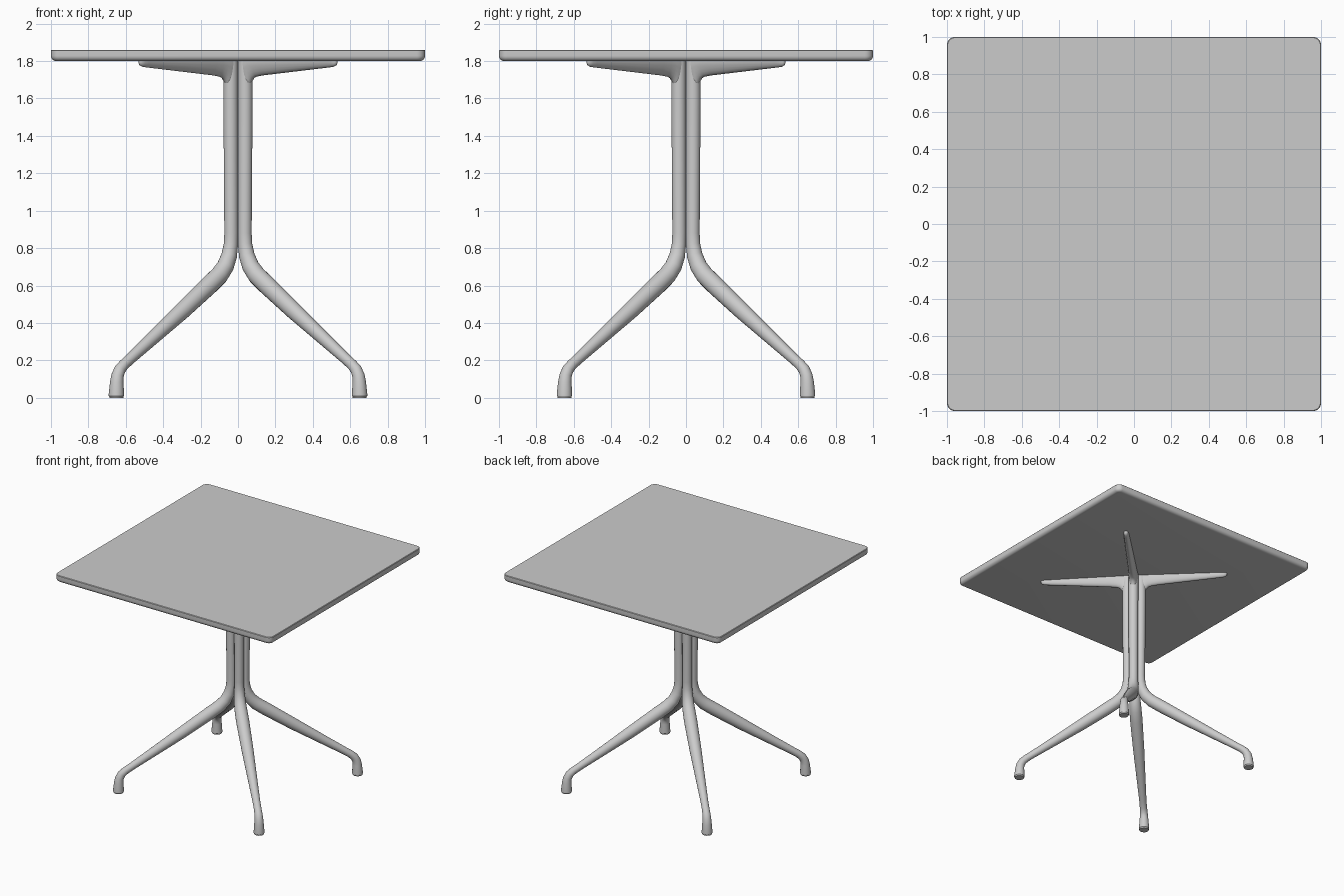
import bpy, bmesh, math
from mathutils import Vector

cube = bpy.data.objects.get("Cube")
if cube:
    bpy.data.objects.remove(cube, do_unlink=True)

grey = bpy.data.materials.new("light grey")
grey.use_nodes = True
colour = (0.6, 0.6, 0.6, 1)
grey.diffuse_color = colour
grey.node_tree.nodes["Principled BSDF"].inputs["Base Color"].default_value = colour

TOP_BASE = 1.8
SIDES = 24
ROOT2 = math.sqrt(2)


def loft(name, rings, angle=35):
    """Skin a list of equal rings, cap both ends and smooth it."""
    bm = bmesh.new()
    loops = [[bm.verts.new(p) for p in ring] for ring in rings]
    n = len(loops[0])
    for a, b in zip(loops, loops[1:]):
        for i in range(n):
            j = (i + 1) % n
            bm.faces.new((a[i], a[j], b[j], b[i]))
    bm.faces.new(loops[0])
    bm.faces.new(loops[-1])
    bmesh.ops.recalc_face_normals(bm, faces=bm.faces)
    mesh = bpy.data.meshes.new(name)
    bm.to_mesh(mesh)
    bm.free()
    mesh.materials.append(grey)
    obj = bpy.data.objects.new(name, mesh)
    bpy.context.collection.objects.link(obj)
    bpy.ops.object.select_all(action="DESELECT")
    obj.select_set(True)
    bpy.context.view_layer.objects.active = obj
    bpy.ops.object.shade_smooth_by_angle(angle=math.radians(angle))
    return obj


def rounded_square(half, radius, z):
    ring = []
    for k in range(4):
        for s in range(9):
            a = math.radians(90 * k + 90 * s / 8)
            sx = 1 if k in (0, 3) else -1
            sy = 1 if k < 2 else -1
            ring.append((sx * (half - radius) + radius * math.cos(a),
                         sy * (half - radius) + radius * math.sin(a), z))
    return ring


def circle_angles():
    return [2 * math.pi * i / SIDES for i in range(SIDES)]


def tube(path):
    """Round sections square to a path of (offset, height, radius)."""
    pts = [Vector((x * ROOT2, 0, z)) for x, z, r in path]
    rings = []
    for i, (x, z, r) in enumerate(path):
        t = (pts[min(i + 1, len(pts) - 1)] - pts[max(i - 1, 0)]).normalized()
        if i in (0, len(pts) - 1) or z < 0.1:
            t = Vector((0, 0, -1))
        u = Vector((-t.z, 0, t.x))
        rings.append([pts[i] + u * r * math.cos(a) + Vector((0, r * math.sin(a), 0))
                      for a in circle_angles()])
    return rings


def bracket(path):
    """Flat-topped sections from (offset, depth, half width)."""
    return [[(x * ROOT2, w * math.cos(a), TOP_BASE + min(0.004, d * math.sin(a)))
             for a in circle_angles()] for x, d, w in path]


# Table top with a rounded lower edge
edge = 0.028
layers = [(edge * (1 - math.sin(a)), TOP_BASE + edge * (1 - math.cos(a)))
          for a in [math.pi / 2 * (1 - i / 6) for i in range(7)][::-1]]
layers += [(0, 1.856), (0.004, 1.86)]
loft("table_top", [rounded_square(1 - inset, 0.045 - inset, z) for inset, z in layers])

# Column tube that bends out into a tapered leg and turns down into a foot
leg_path = [
    (0.039, 1.803, 0.039), (0.039, 1.6, 0.039), (0.036, 0.88, 0.037),
    (0.038, 0.82, 0.038), (0.047, 0.76, 0.042), (0.068, 0.702, 0.046),
    (0.1, 0.655, 0.049), (0.15, 0.606, 0.05), (0.3, 0.463, 0.045),
    (0.45, 0.324, 0.036), (0.575, 0.209, 0.029), (0.61, 0.177, 0.029),
    (0.632, 0.15, 0.031), (0.644, 0.118, 0.033), (0.648, 0.085, 0.036),
    (0.65, 0.02, 0.041), (0.65, 0.01, 0.041), (0.65, 0.008, 0.038), (0.65, 0, 0.037),
]
# Bracket arm that carries the top
arm_path = [
    (0.03, 0.16, 0.036), (0.055, 0.15, 0.036), (0.066, 0.12, 0.036),
    (0.08, 0.094, 0.035), (0.1, 0.083, 0.034), (0.14, 0.076, 0.033),
    (0.49, 0.034, 0.022), (0.51, 0.031, 0.02), (0.522, 0.024, 0.015), (0.528, 0.012, 0.007),
]
for k, corner in enumerate(("back_left", "back_right", "front_right", "front_left")):
    turn = math.radians(45 + 90 * k)
    for name, rings in (("leg", tube(leg_path)), ("top_arm", bracket(arm_path))):
        loft(f"{name}_{corner}", rings, 50).rotation_euler.z = turn
